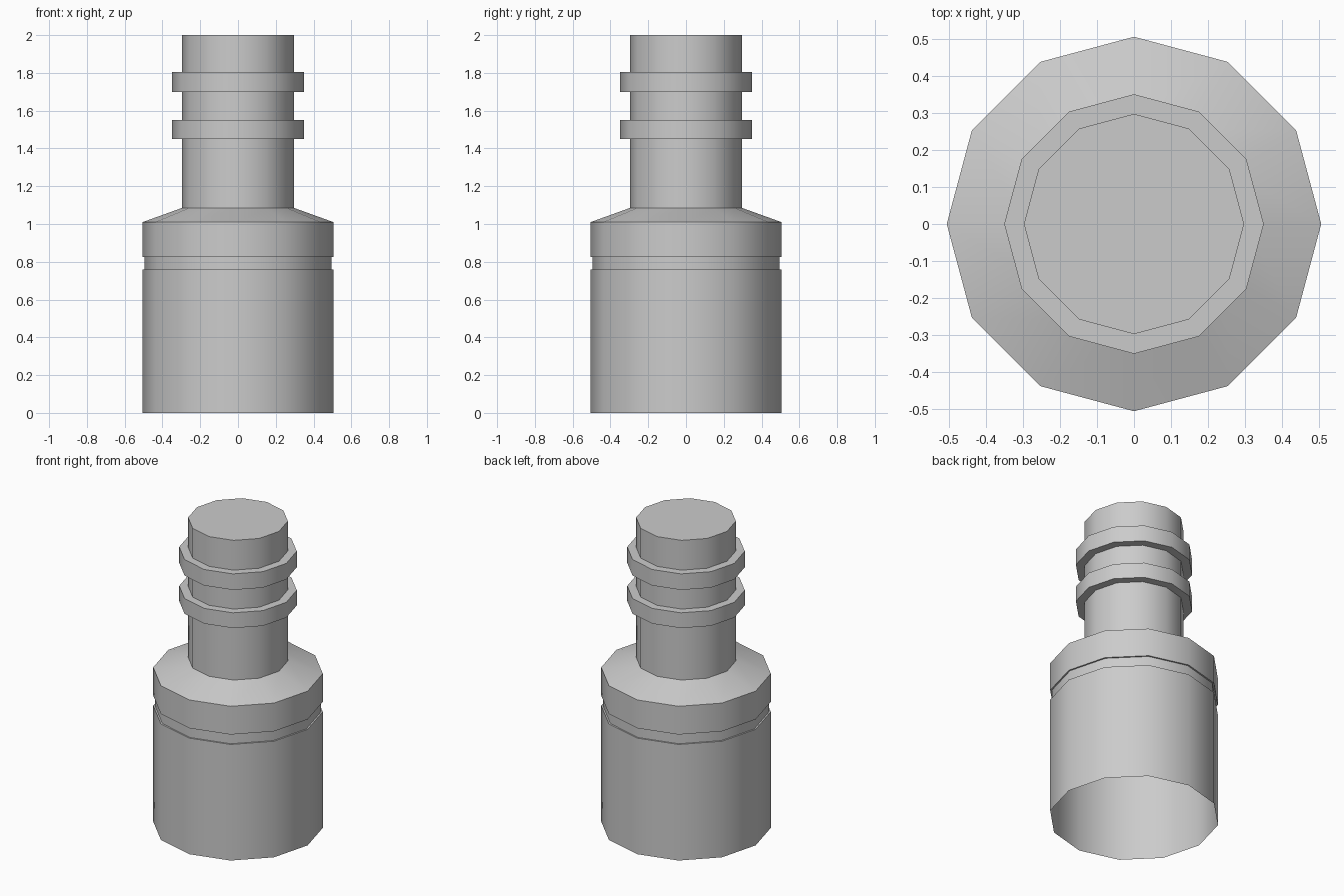
import bpy, math

if "Cube" in bpy.data.objects:
    bpy.data.objects.remove(bpy.data.objects["Cube"])

SIDES = 12


def lathe(name, profile, cap_top=False):
    """Spin a (radius, z) profile around z as an open shell."""
    verts, faces = [], []
    for r, z in profile:
        for i in range(SIDES):
            a = 2 * math.pi * i / SIDES
            verts.append((r * math.cos(a), r * math.sin(a), z))
    for k in range(len(profile) - 1):
        for i in range(SIDES):
            j = (i + 1) % SIDES
            a, b = k * SIDES, (k + 1) * SIDES
            faces.append((a + i, a + j, b + j, b + i))
    if cap_top:
        start = (len(profile) - 1) * SIDES
        faces.append(tuple(range(start, start + SIDES)))
    mesh = bpy.data.meshes.new(name)
    mesh.from_pydata(verts, [], faces)
    ob = bpy.data.objects.new(name, mesh)
    bpy.context.collection.objects.link(ob)
    # Smooth around the barrel, sharp at the steps
    bpy.ops.object.select_all(action='DESELECT')
    ob.select_set(True)
    bpy.context.view_layer.objects.active = ob
    bpy.ops.object.shade_smooth_by_angle(angle=math.radians(40))
    return ob


BODY_R, GROOVE_R, NECK_R, RING_R = 0.505, 0.495, 0.297, 0.35

# Hollow body, open underneath, with a shallow groove and sloped shoulder
lathe("body", [(BODY_R, 0), (BODY_R, 0.76), (GROOVE_R, 0.76), (GROOVE_R, 0.825),
               (BODY_R, 0.825), (BODY_R, 1.01), (NECK_R, 1.085)])

# Neck with a flat closed top
lathe("neck", [(NECK_R, 1.085), (NECK_R, 2.0)], cap_top=True)

# Two raised rings on the neck
for name, z0, z1 in (("lower_ring", 1.45, 1.55), ("upper_ring", 1.70, 1.805)):
    lathe(name, [(NECK_R, z0), (RING_R, z0), (RING_R, z1), (NECK_R, z1)])
